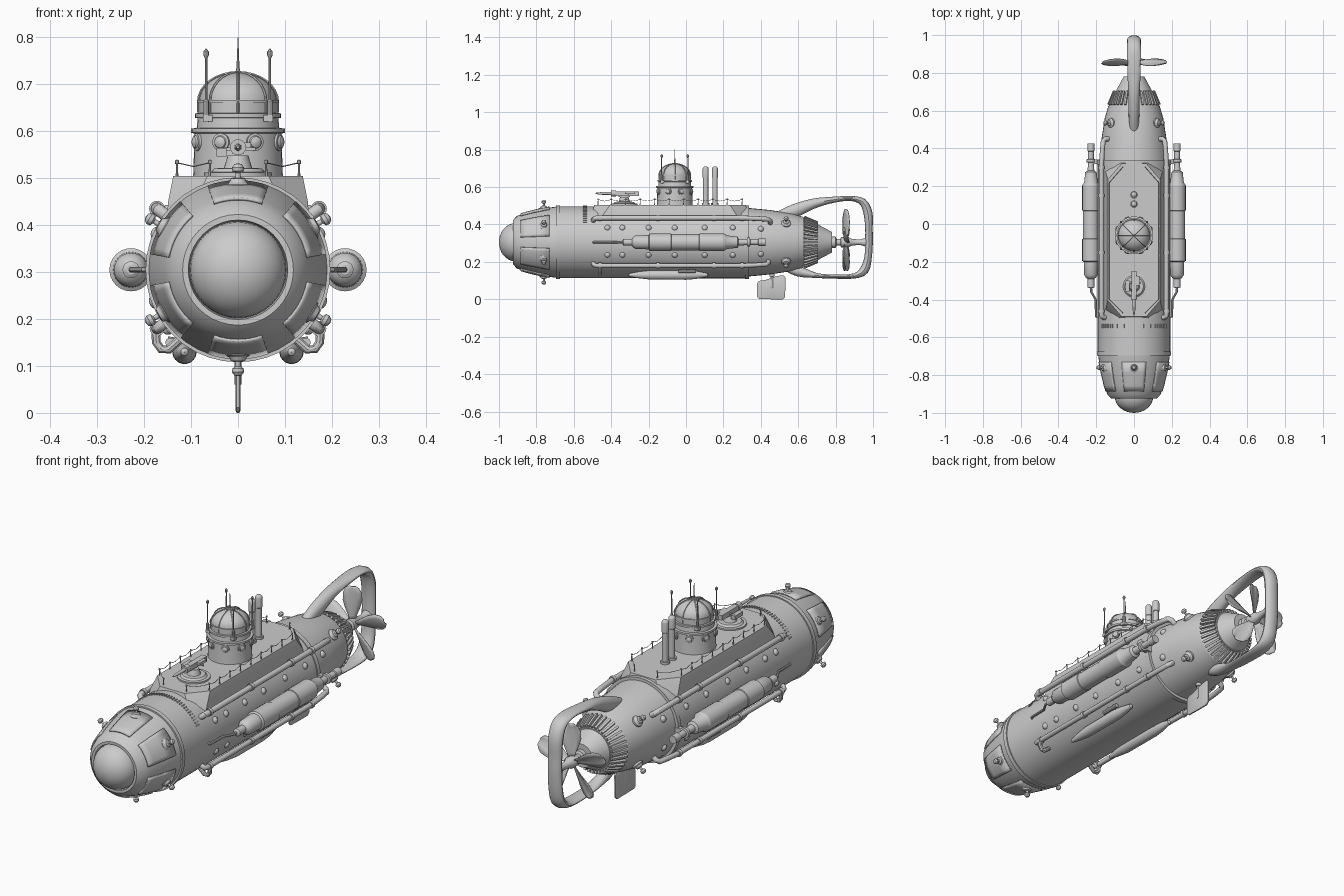
import bpy, bmesh
from math import sin, cos, pi, radians
from mathutils import Vector as V, Matrix as M

if "Cube" in bpy.data.objects:
    bpy.data.objects.remove(bpy.data.objects["Cube"])

ZC = 0.305  # hull axis height


def finish(name, bm, mirror=False, solid=0):
    bmesh.ops.recalc_face_normals(bm, faces=bm.faces)
    me = bpy.data.meshes.new(name)
    bm.to_mesh(me)
    bm.free()
    ob = bpy.data.objects.new(name, me)
    bpy.context.collection.objects.link(ob)
    bpy.ops.object.select_all(action='DESELECT')
    ob.select_set(True)
    bpy.context.view_layer.objects.active = ob
    bpy.ops.object.shade_smooth_by_angle(angle=radians(32))
    if solid:
        m = ob.modifiers.new("thickness", 'SOLIDIFY')
        m.thickness, m.offset = solid, 0
    if mirror:
        ob.modifiers.new("mirror", 'MIRROR')
    return ob


def skin(bm, rings, closed=True, caps=True):
    n = len(rings[0])
    for a, b in zip(rings, rings[1:]):
        for i in range(n if closed else n - 1):
            j = (i + 1) % n
            bm.faces.new((a[i], a[j], b[j], b[i]))
    if caps:
        bm.faces.new(rings[0])
        bm.faces.new(rings[-1])


def lathe(bm, prof, mat, n=24):
    """Revolve (radius, height) pairs about local z."""
    rings = [[bm.verts.new(mat @ V((max(r, 1e-4) * cos(2 * pi * i / n), max(r, 1e-4) * sin(2 * pi * i / n), h)))
              for i in range(n)] for r, h in prof]
    skin(bm, rings)


def sweep(bm, pts, r, ref, n=10):
    """Tube through points; r is a radius or a list of (side, normal) radii."""
    pts, ref, rings = [V(p) for p in pts], V(ref), []
    for i, p in enumerate(pts):
        t = (pts[min(i + 1, len(pts) - 1)] - pts[max(i - 1, 0)]).normalized()
        s = (ref - t * ref.dot(t)).normalized()
        u = t.cross(s)
        a, b = r[i] if isinstance(r, list) else (r, r)
        rings.append([bm.verts.new(p + s * a * cos(2 * pi * k / n) + u * b * sin(2 * pi * k / n)) for k in range(n)])
    skin(bm, rings)


def box(bm, mat, size):
    bmesh.ops.create_cube(bm, size=1, matrix=mat @ M.Diagonal((*size, 1)))


def at(x, y, z):
    return M.Translation((x, y, z))


def fwd(x, z=ZC):  # local z runs along +y
    return at(x, 0, z) @ M.Rotation(-pi / 2, 4, 'X')


def radial(deg, r, y):  # local z points out of the hull
    a = radians(deg)
    return at(r * cos(a), y, ZC + r * sin(a)) @ M.Rotation(pi / 2 - a, 4, 'Y')


def dome(r, h, z=0, k=6):
    return [(r * cos(pi / 2 * i / k), z + h * sin(pi / 2 * i / k)) for i in range(k + 1)]


# Hull and glass nose
NOSE = [(.14, -.905), (.157, -.855), (.173, -.79), (.185, -.73), (.19, -.695)]
bm = bmesh.new()
lathe(bm, [(0, -.9), (.103, -.905), (.106, -.925), (.118, -.925)] + NOSE +
      [(.197, -.695), (.197, -.675), (.192, -.675), (.193, .315), (.197, .315), (.197, .337), (.183, .337),
       (.172, .45), (.155, .56), (.136, .625), (.13, .63), (.1, .705), (.095, .705), (.055, .78), (0, .78)], fwd(0), 40)
finish("hull", bm)
bm = bmesh.new()
lathe(bm, [(r, -h) for r, h in dome(.103, .09, .91, 8)], fwd(0), 32)
finish("nose_window", bm)

# Raised nose panels
bm = bmesh.new()
for c in range(30, 390, 60):
    rows = [[bm.verts.new(radial(c + d, r + .003, y).translation) for d in range(-20, 21, 5)]
            for r, y in [(.148, -.885)] + NOSE[1:4]]
    skin(bm, rows, closed=False, caps=False)
finish("nose_panels", bm, solid=.006)

# Lamps on nose and stern
bm = bmesh.new()
spots = [(c, .178, -.76) for c in range(30, 390, 60)] + [(c, .159, .535) for c in (40, 140, 220, 320)]
for c, r, y in spots:
    lathe(bm, [(.026, -.01), (.026, .004), (.019, .008), (.015, .016), (.006, .018), (.005, .028), (.012, .032),
               (.013, .04), (.008, .047), (0, .049)], radial(c, r, y), 14)
finish("lamps", bm)

# Slot ring, stern ribs, hull studs
bm = bmesh.new()
for i in range(31):
    box(bm, radial(30 + i * 4, .192, -.54), (.005, .02, .008))
finish("slot_ring", bm)
bm = bmesh.new()
for i in range(36):
    box(bm, radial(i * 10, .118, .667) @ M.Rotation(-.4, 4, 'X'), (.01, .078, .018))
finish("stern_ribs", bm)
bm = bmesh.new()
for c in (24, -21):
    for y in (-.42, -.34, -.2, -.06, .1, .25, .4):
        lathe(bm, dome(.016, .013, -.003, 4), radial(c, .192 if y < .3 else .178, y), 12)
finish("hull_studs", bm, mirror=True)

# Deck superstructure
bm = bmesh.new()
rings = []
for z, w, e, y0, y1, c in ((.4, .152, .1, -.51, .335, .05), (.45, .149, .09, -.505, .33, .06), (.505, .138, .065, -.49, .32, .085)):
    half = [(e, y0), (w, y0 + c), (w, y1 - c), (e, y1)]
    rings.append([bm.verts.new((x, y, z)) for x, y in half + [(-x, y) for x, y in half[::-1]]])
skin(bm, rings)
finish("deck", bm)

# Railing with sagging wires
bm = bmesh.new()
posts = [(.06, -.47), (.13, -.4)] + [(.13, -.4 + .0775 * i) for i in range(1, 9)] + [(.06, .3)]
for i, (x, y) in enumerate(posts):
    lathe(bm, [(.003, .5), (.002, .53), (.004, .531), (.004, .538), (0, .54)], at(x, y, 0), 6)
    if i:
        px, py = posts[i - 1]
        sweep(bm, [(px, py, .533), ((x + px) / 2, (y + py) / 2, .525), (x, y, .533)], .0013, (0, 0, 1), 5)
finish("railing", bm, mirror=True)

# Conning tower with ribbed dome
TY = -.06
bm = bmesh.new()
lathe(bm, [(.097, .49), (.095, .515), (.093, .595), (.1, .597), (.1, .606), (.088, .607), (.086, .628), (.092, .629),
           (.092, .638), (.084, .639), (.084, .662)] + dome(.083, .062, .663, 8), at(0, TY, 0), 32)
finish("tower", bm)
bm = bmesh.new()
for i in range(8):
    a = i * pi / 4
    arc = [(.085, .64)] + dome(.085, .063, .663, 8)
    sweep(bm, [(r * cos(a), TY + r * sin(a), z) for r, z in arc], .0028, (-sin(a), cos(a), 0), 6)
    lathe(bm, [(.019, 0), (.019, .005), (.015, .006)] + dome(.014, .007, .006, 3),
          at(.092 * cos(a + .39), TY + .092 * sin(a + .39), .577) @ M.Rotation(a + .39, 4, 'Z') @ M.Rotation(pi / 2, 4, 'Y'), 14)
lathe(bm, [(.087, .66), (.087, .667), (.08, .667)], at(0, TY, 0), 32)
finish("tower_ribs_and_portholes", bm)

# Antennas
bm = bmesh.new()
for x in (-.068, .068):
    for y in (TY - .07, TY + .07):
        lathe(bm, [(.006, .62), (.006, .665), (.0028, .668), (.0025, .755), (.006, .762), (.006, .77), (0, .777)], at(x, y, 0), 8)
        box(bm, at(x * .95, y * .95 + TY * .05, .628), (.02, .02, .014))
lathe(bm, [(.008, .715), (.004, .73), (.002, .76), (.001, .8)], at(0, TY, 0), 8)
finish("antennas", bm)

# Periscopes
bm = bmesh.new()
for y in (.105, .155):
    lathe(bm, [(.02, .5), (.02, .515), (.014, .516), (.014, .65), (.016, .652)] + dome(.016, .014, .697, 4), at(0, y, 0), 16)
finish("periscopes", bm)

# Deck gun
bm = bmesh.new()
lathe(bm, [(.072, .5), (.072, .512), (.058, .513), (.05, .521), (.03, .522), (.022, .548)], at(0, -.33, 0), 24)
box(bm, at(0, -.325, .565), (.026, .15, .024))
box(bm, at(-.035, -.33, .555), (.022, .06, .018))
box(bm, at(0, -.31, .562), (.075, .008, .006))
box(bm, at(.02, -.3, .57), (.016, .05, .012))
lathe(bm, [(.017, -.4), (.017, -.375)], fwd(0, .566), 14)
lathe(bm, [(.003, -.485), (.007, -.455), (.008, -.4)], fwd(0, .566), 12)
finish("deck_gun", bm)

# Side tanks with feed rods
bm = bmesh.new()
lathe(bm, [(.01, -.34), (.018, -.335), (.018, -.29), (.026, -.285), (.036, -.27), (.038, -.2), (.046, -.195), (.046, -.08),
           (.043, -.078), (.043, .07), (.046, .072), (.046, .205), (.036, .22), (.03, .275), (.018, .282), (.015, .325),
           (.024, .327), (.024, .342), (.015, .344), (.015, .385), (.019, .387), (.019, .425), (0, .425)], fwd(.228), 24)
for y in (-.15, .15, .33):
    box(bm, at(.2, y, ZC), (.06, .025, .03))
sweep(bm, [(.18, -.5, ZC), (.201, -.49, ZC), (.203, -.4, ZC), (.226, -.36, ZC), (.228, -.32, ZC)], .006, (0, 0, 1), 8)
finish("side_tanks", bm, mirror=True)

# Lower torpedoes with clamps
bm = bmesh.new()
lathe(bm, [(0, -.31), (.008, -.305), (.017, -.26), (.025, -.19), (.026, .0), (.022, .05), (.01, .115), (0, .12)], fwd(.114, .13), 18)
for y in (-.01, .03):
    sweep(bm, [(.09, y, .135), (.114, y, .15), (.15, y, .155)], .008, (0, 1, 0), 8)
    lathe(bm, [(.01, y - .03), (.01, y + .02)], fwd(.145, .15), 10)
box(bm, at(.11, -.08, .148), (.02, .08, .03))
finish("lower_torpedoes", bm, mirror=True)

# Hull pipes
bm = bmesh.new()
for c, rho, r, y1 in ((37, .216, .013, .45), (-36, .213, .012, .44)):
    path = [(.18, -.495), (.2, -.495), (rho - .004, -.49), (rho, -.475), (rho, .3), (rho - .006, y1 - .06),
            (rho - .012, y1 - .01), (rho - .025, y1), (.165, y1)]
    sweep(bm, [radial(c, q, y).translation for q, y in path], r, (-sin(radians(c)), 0, cos(radians(c))), 12)
    for y in (-.46, -.15, .15, .3):
        lathe(bm, [(r + .004, y - .008), (r + .004, y + .008)], fwd(rho * cos(radians(c)), ZC + rho * sin(radians(c))), 14)
sweep(bm, [(.176, -.46, .18), (.174, -.46, .15), (.164, -.46, .136), (.148, -.46, .135), (.12, -.46, .16)], .01, (0, 1, 0), 10)
finish("hull_pipes", bm, mirror=True)

# Propeller guard, smoothed path of (y, z, half width, half thickness)
G = [(.47, .445, .02, .012), (.57, .47, .028, .035), (.68, .511, .03, .027), (.78, .531, .034, .017), (.88, .539, .036, .013),
     (.945, .52, .036, .02), (.973, .46, .036, .024), (.978, .38, .035, .02), (.978, .305, .035, .021), (.973, .22, .035, .02),
     (.952, .155, .036, .024), (.9, .125, .035, .014), (.8, .121, .033, .011), (.7, .127, .03, .013), (.6, .15, .027, .028),
     (.52, .175, .02, .015)]
path, rad = [], []
for i in range(len(G) - 1):
    p0, p1, p2, p3 = (V(G[max(0, min(len(G) - 1, i + k))]) for k in (-1, 0, 1, 2))
    for t in (0, .33, .67):
        q = p1 + (p2 - p0) * t / 2 + (p0 * 2 - p1 * 5 + p2 * 4 - p3) * t * t / 2 + (p1 * 3 - p0 - p2 * 3 + p3) * t ** 3 / 2
        path.append((0, q[0], q[1]))
        rad.append((q[2], q[3]))
bm = bmesh.new()
sweep(bm, path, rad, (1, 0, 0), 16)
finish("propeller_guard", bm)

# Propeller
bm = bmesh.new()
lathe(bm, [(.03, .775), (.03, .8), (.018, .805), (.018, .825), (.027, .83), (.027, .87), (.018, .885), (.014, .93), (.025, .965)], fwd(0), 20)
finish("propeller_shaft", bm)
bm = bmesh.new()
for k in range(5):
    rot = at(0, .85, ZC) @ M.Rotation(2 * pi * k / 5, 4, 'Y')
    rows = []
    for r, w in ((.015, .012), (.04, .018), (.075, .032), (.11, .042), (.145, .042), (.168, .03), (.178, .014)):
        p = .75 - 2.6 * r
        rows.append([bm.verts.new(rot @ V((w * s * cos(p), w * s * sin(p) + .006 * s * s, r))) for s in (-1, -.5, 0, .5, 1)])
    skin(bm, rows, closed=False, caps=False)
finish("propeller_blades", bm, solid=.004)

# Rudder
bm = bmesh.new()
edge = [(.39, .002), (.46, 0), (.518, 0), (.53, .012), (.532, .115), (.522, .128), (.49, .125), (.43, .105), (.39, .098), (.38, .085), (.38, .012)]
skin(bm, [[bm.verts.new((x, .455 + (y - .455) * s, .065 + (z - .065) * s)) for y, z in edge]
          for x, s in ((-.005, .94), (-.003, 1), (.003, 1), (.005, .94))])
lathe(bm, [(.007, .06), (.007, .12), (.013, .122), (.013, .15)], at(0, .46, 0), 12)
finish("rudder", bm)
